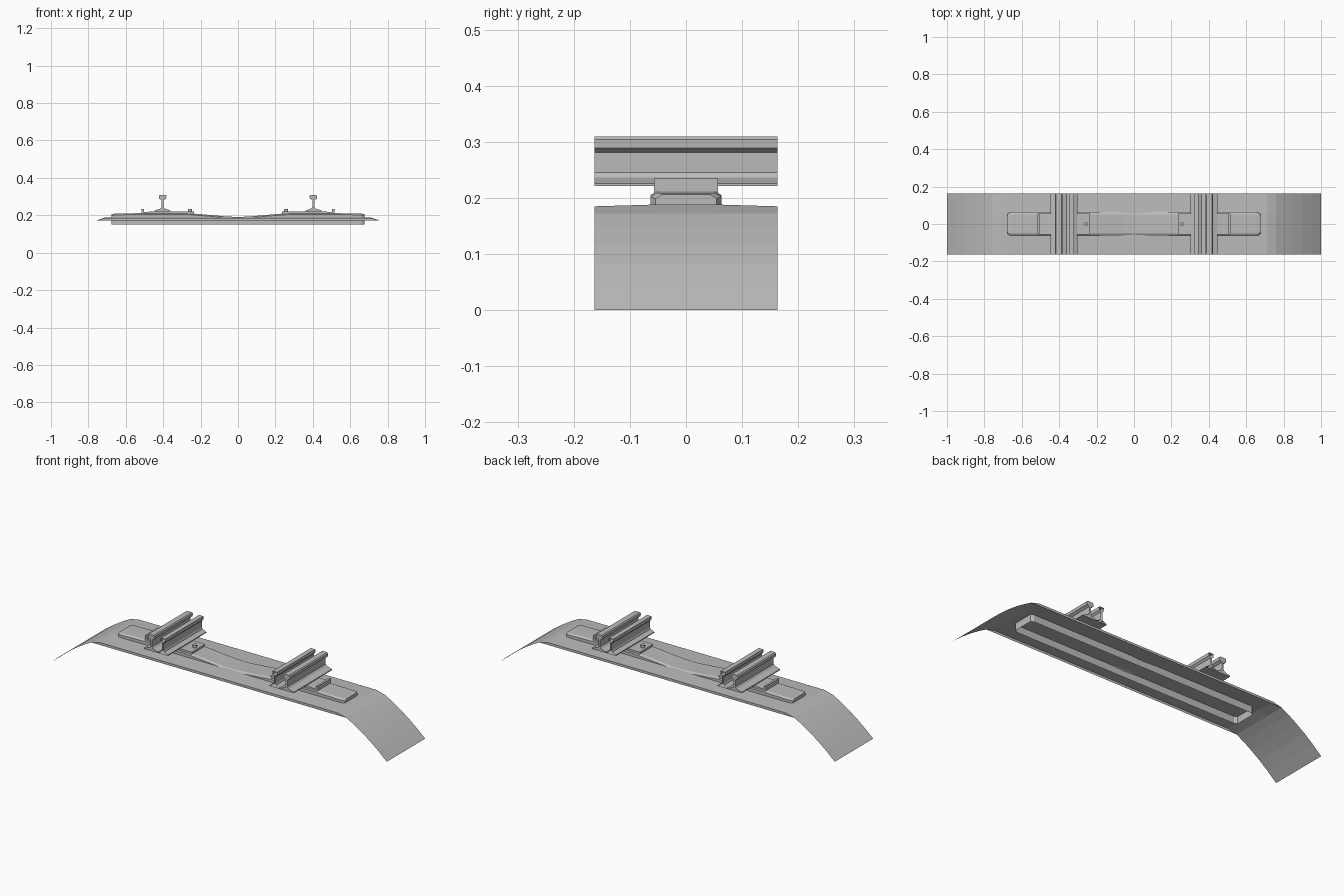
import bpy, math

cube = bpy.data.objects.get("Cube")
if cube:
    bpy.data.objects.remove(cube, do_unlink=True)

grey = bpy.data.materials.new("plain_grey")
grey.use_nodes = True
COLOUR = (0.5, 0.5, 0.5, 1)
grey.diffuse_color = COLOUR
grey.node_tree.nodes["Principled BSDF"].inputs["Base Color"].default_value = COLOUR
HALF = 0.163


def add_mesh(name, verts, faces):
    mesh = bpy.data.meshes.new(name)
    mesh.from_pydata(verts, [], faces)
    mesh.materials.append(grey)
    obj = bpy.data.objects.new(name, mesh)
    bpy.context.collection.objects.link(obj)
    return obj


def loft(name, rows, caps=False, closed=False):
    """Skin equal-length rows of points."""
    n = len(rows[0])
    verts = [p for row in rows for p in row]
    faces = []
    for r in range(len(rows) - 1):
        for c in range(n if closed else n - 1):
            d = (c + 1) % n
            faces.append((r * n + c, r * n + d, (r + 1) * n + d, (r + 1) * n + c))
    if caps:
        faces.append(tuple(reversed(range(n))))
        faces.append(tuple(range((len(rows) - 1) * n, len(rows) * n)))
    return add_mesh(name, verts, faces)


def extrude(name, profile, half, caps=True):
    rows = [[(x, y, z) for x, z in profile] for y in (half, -half)]
    return loft(name, rows, caps, True)


def mirrored(points):
    """Right half of a symmetric profile to the whole, left to right."""
    return [(-x, z) for x, z in reversed(points) if x > 0] + points


# Ballast bed: slightly crowned sheet with falling shoulders
bed = mirrored([(0.71, 0.185), (0.76, 0.172), (0.80, 0.150), (0.85, 0.119),
                (0.90, 0.084), (0.95, 0.044), (1.0, 0.0)])
rows = []
for x, z in bed:
    crown = 0.003 if abs(x) < 0.75 else 0
    rows.append([(x, y, z + (crown if abs(y) < 0.1 else 0))
                 for y in (HALF, 0.06, -0.06, -HALF)])
loft("ballast_bed", rows)

# Thin side skirts of the bed
for side, label in ((-1, "front"), (1, "back")):
    outline = [(-0.76, 0.172), (0.76, 0.172), (0.71, 0.185), (-0.71, 0.185)]
    face = (0, 1, 2, 3) if side < 0 else (3, 2, 1, 0)
    add_mesh(label + "_bed_skirt", [(x, side * HALF, z) for x, z in outline], [face])

# Sleeper: hollow trough, open underneath, dipping in the middle
crest = mirrored([(0, 0.191), (0.05, 0.193), (0.12, 0.199), (0.2, 0.206),
                  (0.28, 0.212), (0.5, 0.212), (0.66, 0.209), (0.675, 0.206)])
rows = []
for x, z in crest:
    w = 0.054 if abs(x) > 0.67 else 0.063
    section = [(w, 0.15), (w, z - 0.007), (w - 0.011, z)]
    section += [(-y, h) for y, h in reversed(section)]
    rows.append([(x, y, h) for y, h in section])
loft("sleeper", rows, caps=True)

# Running rail, check rail and fastenings on each side
rail_half = [(0.043, 0.221), (0.043, 0.226), (0.012, 0.236), (0.005, 0.245),
             (0.005, 0.281), (0.019, 0.289), (0.020, 0.304), (0.015, 0.309)]
check_half = [(0.030, 0.221), (0.030, 0.226), (0.008, 0.236), (0.004, 0.245),
              (0.004, 0.280), (0.013, 0.289), (0.013, 0.306)]


def rail_profile(half, centre):
    return [(centre + x, z) for x, z in half] + [(centre - x, z) for x, z in reversed(half)]


def fitting(name, sign, profile, half):
    pts = [(sign * x, z) for x, z in profile]
    return extrude(name, pts if sign > 0 else pts[::-1], half)


for sign, label in ((1, "left"), (-1, "right")):
    extrude(label + "_running_rail", rail_profile(rail_half, sign * 0.403), HALF)
    extrude(label + "_check_rail", rail_profile(check_half, sign * 0.333), HALF, caps=False)
    fitting(label + "_base_plate", sign,
            [(0.235, 0.205), (0.515, 0.205), (0.515, 0.216), (0.45, 0.221), (0.235, 0.219)], 0.057)
    fitting(label + "_outer_lip", sign,
            [(0.503, 0.212), (0.515, 0.212), (0.515, 0.235), (0.503, 0.235)], 0.057)
    bpy.ops.mesh.primitive_cylinder_add(vertices=12, radius=0.011, depth=0.02,
                                        location=(sign * 0.257, 0, 0.223))
    bolt = bpy.context.object
    bolt.name = label + "_bolt"
    bolt.data.materials.append(grey)
    bpy.ops.object.shade_smooth_by_angle(angle=math.radians(40))
